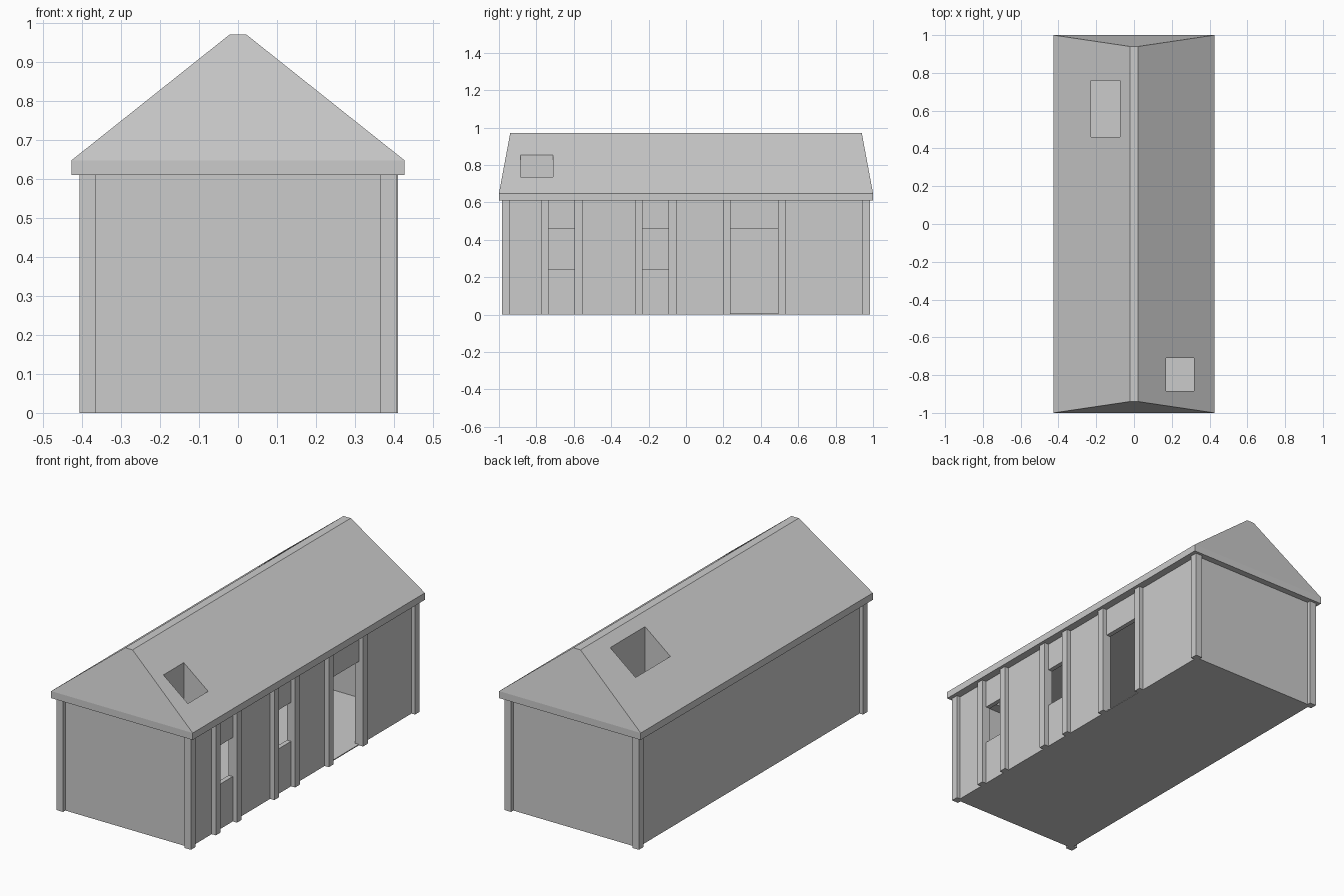
import bpy, bmesh

if "Cube" in bpy.data.objects:
    bpy.data.objects.remove(bpy.data.objects["Cube"])


def mesh_object(name, verts, faces):
    me = bpy.data.meshes.new(name)
    me.from_pydata(verts, [], faces)
    bm = bmesh.new()
    bm.from_mesh(me)
    bmesh.ops.recalc_face_normals(bm, faces=bm.faces)
    bm.to_mesh(me)
    bm.free()
    ob = bpy.data.objects.new(name, me)
    bpy.context.collection.objects.link(ob)
    return ob


def box(name, x, y, z):
    verts = [(a, b, c) for c in z for a, b in
             ((x[0], y[0]), (x[1], y[0]), (x[1], y[1]), (x[0], y[1]))]
    faces = [(0, 1, 2, 3), (4, 5, 6, 7)] + [
        (i, (i + 1) % 4, (i + 1) % 4 + 4, i + 4) for i in range(4)]
    return mesh_object(name, verts, faces)


def cut(target, name, x, y, z):
    cutter = box(name, x, y, z)
    cutter.hide_render = True
    cutter.hide_viewport = True
    cutter.display_type = 'WIRE'
    mod = target.modifiers.new(name, 'BOOLEAN')
    mod.operation = 'DIFFERENCE'
    mod.solver = 'EXACT'
    mod.object = cutter


WX, WY, EAVE, T = 0.385, 0.965, 0.61, 0.025

# Hollow wall shell with a thin floor
walls = box("walls", (-WX, WX), (-WY, WY), (0, EAVE))
cut(walls, "room_cutter", (-WX + T, WX - T), (-WY + T, WY - T), (0.005, 0.7))

# Two windows and a doorway on the right side
openings = [("window", -0.735, -0.595, 0.245),
            ("window", -0.232, -0.093, 0.245),
            ("door", 0.238, 0.492, 0.005)]
for i, (kind, y0, y1, z0) in enumerate(openings):
    cut(walls, f"{kind}_cutter_{i}", (0.3, 0.5), (y0, y1), (z0, 0.457))
    # Posts framing each opening
    for side, (a, b) in (("front", (y0 - 0.041, y0)), ("back", (y1, y1 + 0.041))):
        box(f"{kind}_post_{i}_{side}", (0.368, 0.41), (a, b), (0, EAVE))

# Corner posts
for sx in (-1, 1):
    for sy in (-1, 1):
        box("corner_post", sorted((sx * 0.366, sx * 0.406)),
            sorted((sy * 0.945, sy * 0.985)), (0, EAVE))

# Solid roof: eave slab rising to a narrow flat ridge
rings = [(0.427, 1.0, EAVE), (0.427, 1.0, 0.648), (0.022, 0.94, 0.97)]
verts = [(sx * x, sy * y, z) for x, y, z in rings
         for sx, sy in ((-1, -1), (1, -1), (1, 1), (-1, 1))]
faces = [(0, 1, 2, 3), (8, 9, 10, 11)]
for r in (0, 4):
    faces += [(r + i, r + (i + 1) % 4, r + (i + 1) % 4 + 4, r + i + 4) for i in range(4)]
roof = mesh_object("roof", verts, faces)

# Skylight shafts through the roof
cut(roof, "skylight_cutter_left", (-0.228, -0.075), (0.46, 0.76), (0.5, 1.1))
cut(roof, "skylight_cutter_right", (0.17, 0.317), (-0.885, -0.71), (0.5, 1.1))
